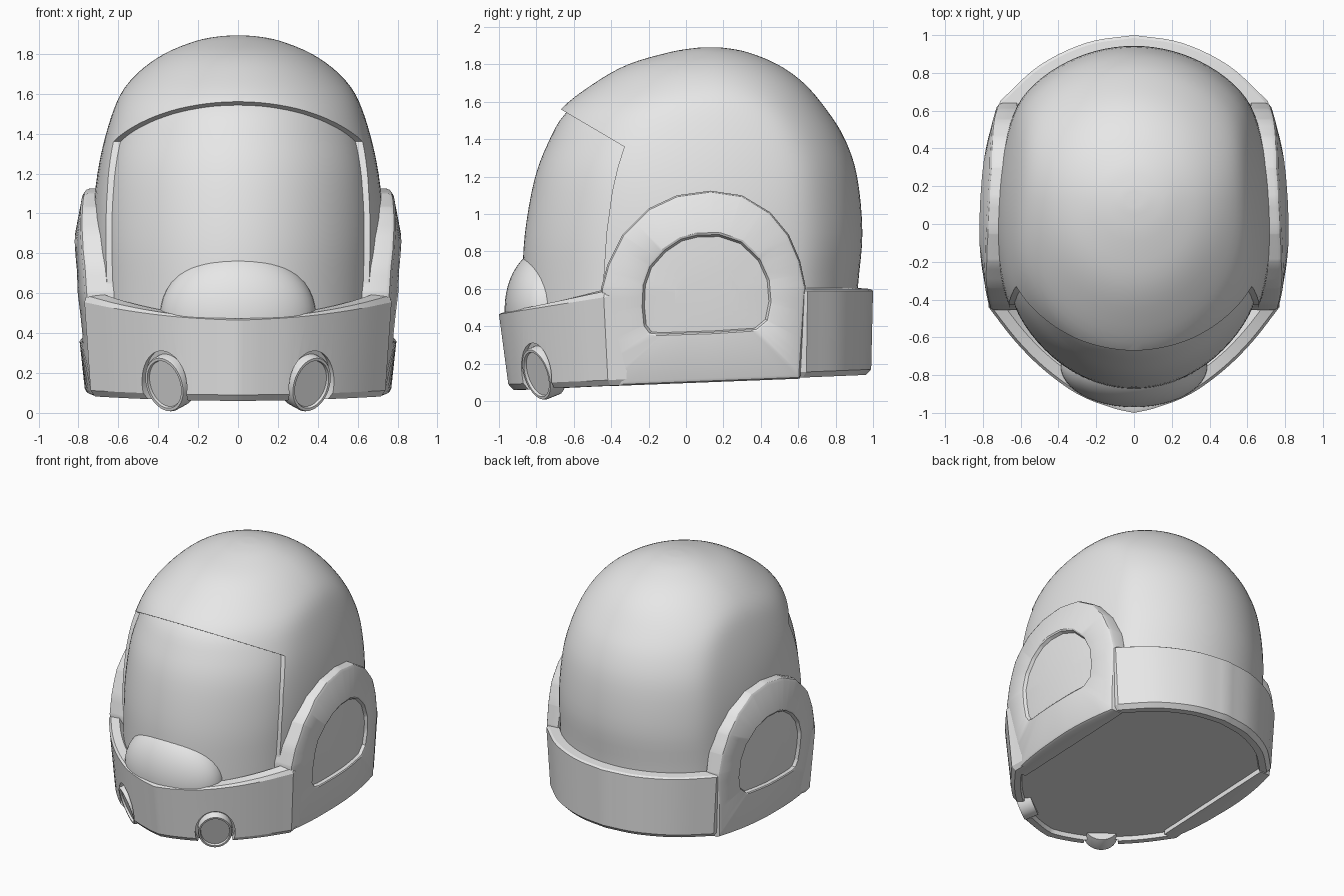
import bpy, bmesh, math
from mathutils import Vector, Matrix

if "Cube" in bpy.data.objects:
    bpy.data.objects.remove(bpy.data.objects["Cube"])

grey = bpy.data.materials.new("light_grey")
grey.diffuse_color = (0.8, 0.8, 0.8, 1)
grey.use_nodes = True
grey.node_tree.nodes["Principled BSDF"].inputs["Base Color"].default_value = grey.diffuse_color


def spline(pts, n):
    """Catmull-Rom curve through points of any dimension, n steps per segment."""
    p = [tuple(2 * a - b for a, b in zip(pts[0], pts[1]))] + list(pts)
    p.append(tuple(2 * a - b for a, b in zip(pts[-1], pts[-2])))
    out = []
    for i in range(1, len(p) - 2):
        for k in range(n):
            t = k / n
            out.append(tuple(0.5 * (2 * b + (c - a) * t + (2 * a - 5 * b + 4 * c - d) * t * t
                                    + (3 * b - a - 3 * c + d) * t ** 3)
                             for a, b, c, d in zip(*p[i - 1:i + 3])))
    return out + [tuple(pts[-1])]


def loft(name, rings, angle=28):
    """Closed solid through rings of equal point count."""
    bm = bmesh.new()
    vr = [[bm.verts.new(q) for q in r] for r in rings]
    n = len(vr[0])
    for a, b in zip(vr, vr[1:]):
        for i in range(n):
            j = (i + 1) % n
            bm.faces.new((a[i], a[j], b[j], b[i]))
    bm.faces.new(vr[0])
    bm.faces.new(vr[-1])
    bmesh.ops.recalc_face_normals(bm, faces=bm.faces)
    me = bpy.data.meshes.new(name)
    bm.to_mesh(me)
    bm.free()
    ob = bpy.data.objects.new(name, me)
    bpy.context.collection.objects.link(ob)
    me.materials.append(grey)
    smooth(ob, angle)
    return ob


def smooth(ob, angle):
    bpy.ops.object.select_all(action='DESELECT')
    ob.select_set(True)
    bpy.context.view_layer.objects.active = ob
    bpy.ops.object.shade_smooth_by_angle(angle=math.radians(angle))


def cut(ob, cutter, angle=28):
    m = ob.modifiers.new("cut", 'BOOLEAN')
    m.operation, m.solver, m.object = 'DIFFERENCE', 'EXACT', cutter
    bpy.context.view_layer.objects.active = ob
    bpy.ops.object.modifier_apply(modifier="cut")
    bpy.data.objects.remove(cutter)
    smooth(ob, angle)


# Dome: elliptical rings (z, front y, back y, half width), flattened at the sides
rows = spline([(.3, -.90, .90, .80), (.62, -.905, .92, .80), (.9, -.893, .943, .80),
               (1.2, -.84, .915, .775), (1.4, -.765, .85, .72), (1.56, -.67, .75, .64),
               (1.7, -.49, .63, .51), (1.8, -.31, .49, .37), (1.865, -.09, .33, .21),
               (1.888, .05, .21, .09), (1.892, .12, .14, .01)], 4)


def dome_rings(s, sz, inset):
    rings = []
    for z, yf, yb, a in rows:
        ring = []
        for i in range(96):
            t = 2 * math.pi * i / 96
            x, c = a * s * math.sin(t), math.cos(t)
            y = .13 + s * c * ((yb - .13) if c > 0 else (.13 - yf))
            side = .73 - inset - .265 * (max(z, .9) - .9) ** 2 - .25 * y * y
            k = 45
            soft = -math.log(math.exp(-abs(x) * k) + math.exp(-side * k)) / k
            ring.append((math.copysign(soft, x), y, z * sz))
        rings.append(ring)
    return rings


dome = loft("dome_shell", dome_rings(1, 1, 0))
opening = [(-.33, 1.36), (-.365, 1.25), (-.395, 1.12), (-.425, .9), (-.445, .6),
           (-.45, .2), (-1.5, .2), (-1.5, 2.05)]
cut(dome, loft("opening_cutter", [[(x, y, z) for y, z in opening] for x in (-1.2, 1.2)]))

# Visor set just inside the dome opening
loft("visor", dome_rings(.97, .985, .03))

# Lower band: pointed chin in front, rounded at the back, shallow recess below
half = spline([(0, -1), (.12, -.972), (.3, -.9), (.48, -.77), (.63, -.62), (.77, -.44)], 4)
half += [(.76, -.3), (.76, 0), (.75, .25), (.73, .45)]
half += spline([(.71, .65), (.5, .84), (.25, .96), (0, 1)], 5)
plan = half + [(-x, y) for x, y in reversed(half[1:-1])]


def z_top(y):
    return .605 - .13 * max(0, (-y - .44) / .56)


def drop(y):
    return .015 if y > -.43 else .05 - .04 * (-y - .44) / .56


def upper(s, d):
    return [(x * s, y * s, z_top(y) - d * drop(y)) for x, y in plan]


def lower(s, h):
    return [(x * .96 * s, y * s * (.95 if y < 0 else .99), .1 + .04 * y + h) for x, y in plan]


band = loft("lower_band", [[(x * .8, y * .8, .45) for x, y in plan], upper(.92, 0),
                           upper(.985, .35), upper(1, 1), lower(1, .03), lower(.97, 0),
                           lower(.92, 0), lower(.91, .03)], 25)

# Ear plates: arch with a recessed rounded panel
arch = [(-.415, .08), (-.455, .6), (-.42, .73), (-.34, .89), (-.2, 1.03), (-.05, 1.1),
        (.13, 1.125), (.3, 1.1), (.45, 1.01), (.55, .89), (.61, .75), (.64, .61), (.61, .12)]
panel = [(-.24, .5), (-.235, .62), (-.2, .72), (-.12, .81), (-.03, .87), (.06, .893),
         (.18, .895), (.3, .855), (.4, .76), (.45, .65), (.46, .53), (.44, .43), (.38, .38),
         (.15, .365), (-.15, .355), (-.2, .36), (-.23, .4)]
CY, CZ = .12, .58


def ray(poly, t):
    """Distance from the plate centre to the outline in direction t."""
    dy, dz = math.cos(t), math.sin(t)
    best = 0
    for (y0, z0), (y1, z1) in zip(poly, poly[1:] + poly[:1]):
        ey, ez, py, pz = y1 - y0, z1 - z0, y0 - CY, z0 - CZ
        det = dy * ez - dz * ey
        if abs(det) > 1e-9:
            r, u = (py * ez - pz * ey) / det, (py * dz - pz * dy) / det
            if r > 0 and -1e-6 <= u <= 1 + 1e-6:
                best = max(best, r)
    return best


angles = sorted({round(math.atan2(z - CZ, y - CY), 4) for y, z in arch + panel}
                | {round(-math.pi + (i + .5) * math.pi / 24, 4) for i in range(48)})


def ear_x(y, z):
    x = .822 - .265 * (y - .02) ** 2 - .5 * max(0, z - .8) ** 2
    return x - .12 * max(0, .6 - z) * (1 - max(0, y))


def ear_ring(side, poly, s, depth, flat=None):
    ring = []
    for t in angles:
        r = ray(poly, t) * s
        y, z = CY + r * math.cos(t), CZ + r * math.sin(t)
        ring.append((side * (flat or ear_x(y, z) - depth), y, z))
    return ring


for side, label in ((1, "right"), (-1, "left")):
    loft("ear_plate_" + label, [ear_ring(side, arch, 1, 0, .62), ear_ring(side, arch, 1, .022),
                                ear_ring(side, arch, .985, .006), ear_ring(side, arch, .955, 0),
                                ear_ring(side, panel, 1.02, 0), ear_ring(side, panel, .985, .006),
                                ear_ring(side, panel, .95, .028),
                                ear_ring(side, panel, .5, .028)], 32)

    # Oval vents let into the chin
    axis = Vector((side * .55, -.75, -.3)).normalized()
    place = Matrix.Translation((side * .37, -.8, .142)) @ axis.to_track_quat('Z', 'Y').to_matrix().to_4x4()

    def oval(s, depth):
        return [place @ Vector((.118 * s * math.cos(k * math.pi / 20),
                                .145 * s * math.sin(k * math.pi / 20), depth)) for k in range(40)]

    cut(band, loft("vent_cutter", [oval(1.16, -.05), oval(1.16, .4)]), 25)
    loft("vent_" + label, [oval(1, -.1), oval(1, -.012), oval(.96, 0), oval(.86, 0), oval(.83, -.015)])

# Nose bulge low on the visor
bpy.ops.mesh.primitive_uv_sphere_add(segments=48, ring_count=24, radius=1, location=(0, -.75, .49))
nose = bpy.context.object
nose.name = "nose_bulge"
nose.scale = (.39, .22, .325)
nose.data.materials.append(grey)
smooth(nose, 40)
